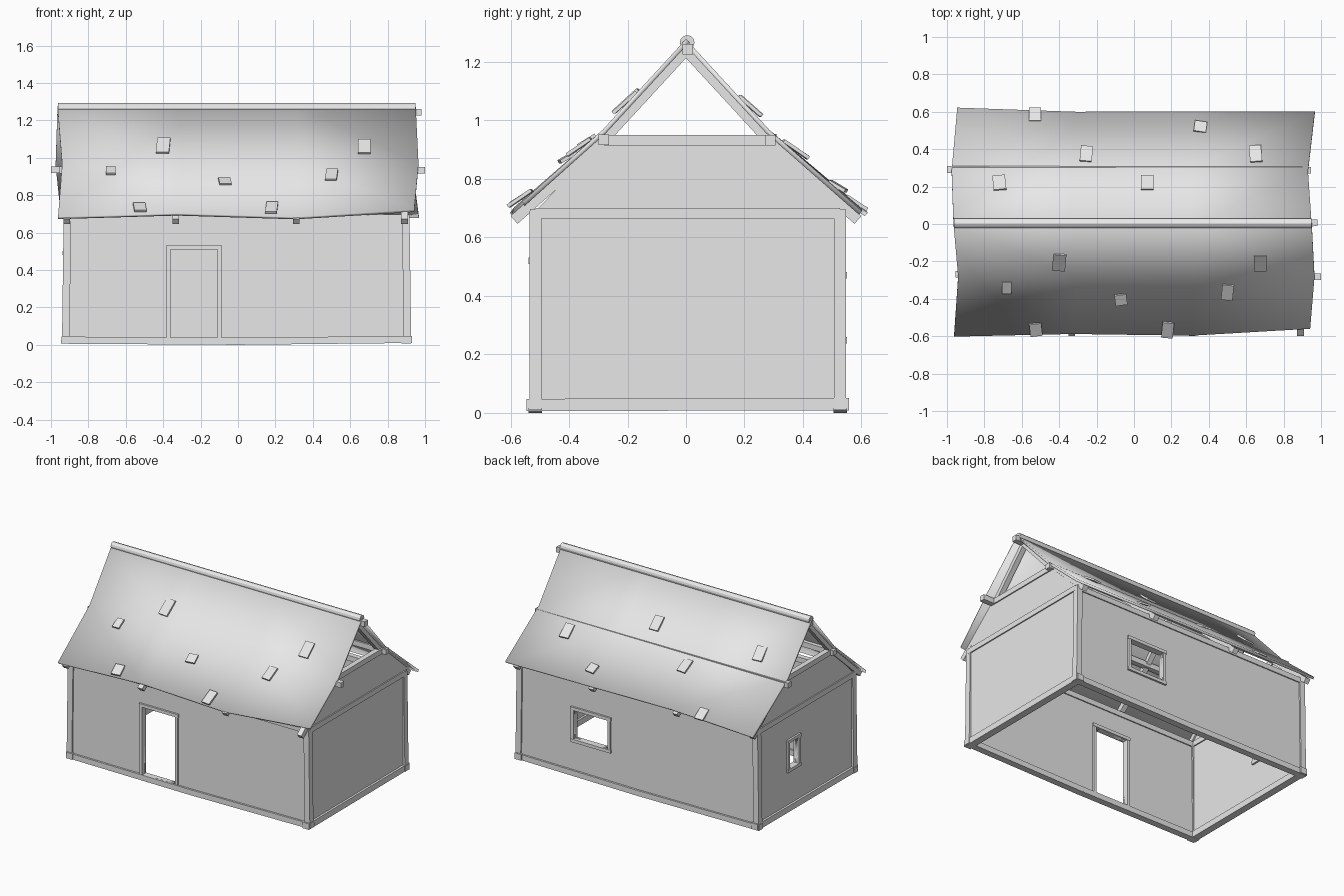
import bpy, bmesh, math
from mathutils import Vector, Matrix

cube = bpy.data.objects.get("Cube")
if cube:
    bpy.data.objects.remove(cube, do_unlink=True)

grey = bpy.data.materials.new("plain grey")
grey.use_nodes = True
grey.diffuse_color = (0.8, 0.8, 0.8, 1)
grey.node_tree.nodes["Principled BSDF"].inputs["Base Color"].default_value = (0.8, 0.8, 0.8, 1)


def add_object(name, data):
    obj = bpy.data.objects.new(name, data)
    data.materials.append(grey)
    bpy.context.collection.objects.link(obj)
    return obj


def mesh_object(name, bm):
    me = bpy.data.meshes.new(name)
    bm.to_mesh(me)
    bm.free()
    return add_object(name, me)


def beam(name, start, end, width=0.036, height=0.036):
    """Square timber running between two points."""
    a, b = Vector(start), Vector(end)
    d = (b - a).normalized()
    side = d.cross(Vector((0, 0, 1)))
    side = side.normalized() if side.length > 0.2 else Vector((1, 0, 0))
    up = side.cross(d).normalized()
    side = d.cross(up)
    rot = Matrix((d, side, up)).transposed().to_4x4()
    bm = bmesh.new()
    bmesh.ops.create_cube(bm, size=1)
    bm.transform(Matrix.Translation((a + b) / 2) @ rot
                 @ Matrix.Diagonal(((b - a).length, width, height, 1)))
    bmesh.ops.recalc_face_normals(bm, faces=bm.faces)
    return mesh_object(name, bm)


def wall(name, outline, place, turn, opening=None):
    """Upright panel from a filled outline, with an optional opening."""
    cu = bpy.data.curves.new(name, 'CURVE')
    cu.dimensions, cu.fill_mode, cu.extrude = '2D', 'BOTH', 0.01
    loops = [outline]
    if opening:
        u0, u1, z0, z1 = opening
        loops.append([(u0, z0), (u0, z1), (u1, z1), (u1, z0)])
    for loop in loops:
        sp = cu.splines.new('POLY')
        sp.points.add(len(loop) - 1)
        for p, (u, z) in zip(sp.points, loop):
            p.co = (u, z, 0, 1)
        sp.use_cyclic_u = True
    tmp = bpy.data.objects.new(name + "_outline", cu)
    bpy.context.collection.objects.link(tmp)
    bpy.context.view_layer.update()
    me = bpy.data.meshes.new_from_object(tmp.evaluated_get(bpy.context.evaluated_depsgraph_get()))
    bpy.data.objects.remove(tmp, do_unlink=True)
    me.materials.clear()
    me.transform(Matrix.Translation(place) @ Matrix.Rotation(turn, 4, 'Z')
                 @ Matrix.Rotation(math.pi / 2, 4, 'X'))
    return add_object(name, me)


def frame(name, at, opening, sill=True):
    """Timber trim around an opening; at(u, z) gives the wall position."""
    u0, u1, z0, z1 = opening
    t, e = 0.011, 0.025
    for label, u in (("left", u0 - t), ("right", u1 + t)):
        beam(f"{name}_{label}_jamb", at(u, z0), at(u, z1), 0.022, 0.042) if at(0, 0)[0] == 0 else \
            beam(f"{name}_{label}_jamb", at(u, z0), at(u, z1), 0.042, 0.022)
    beam(name + "_lintel", at(u0 - e, z1 + t), at(u1 + e, z1 + t), 0.046, 0.022)
    if sill:
        beam(name + "_sill", at(u0 - e, z0 - t), at(u1 + e, z0 - t), 0.046, 0.022)


# Layout of the wall planes
FRONT, BACK, LEFT, RIGHT = -0.515, 0.527, -0.915, 0.9
door = (-0.36, -0.11, 0.04, 0.51)
back_window = (0.22, 0.48, 0.26, 0.46)
side_window = (0.1, 0.195, 0.3, 0.48)

# Walls
long_side = [(LEFT, 0.015), (RIGHT, 0.015), (RIGHT, 0.69), (LEFT, 0.69)]
gable = [(FRONT, 0.015), (BACK, 0.015), (BACK, 0.69), (0.275, 0.94), (-0.275, 0.94), (FRONT, 0.69)]
wall("front_wall", long_side, (0, FRONT, 0), 0, door)
wall("back_wall", long_side, (0, BACK, 0), 0, back_window)
wall("right_end_wall", gable, (RIGHT, 0, 0), math.pi / 2)
wall("left_end_wall", gable, (LEFT, 0, 0), math.pi / 2, side_window)

# Door and window trim
frame("door", lambda u, z: (u, FRONT, z), door, sill=False)
frame("back_window", lambda u, z: (u, BACK, z), back_window)
frame("side_window", lambda u, z: (LEFT, u, z), side_window)

# Sills, posts and top plates
for y, side in ((FRONT, "front"), (BACK, "back")):
    beam(side + "_sill_beam", (LEFT - 0.03, y, 0.025), (0, y, 0.019), 0.046, 0.038)
    beam(side + "_sill_beam_end", (0, y, 0.019), (RIGHT + 0.03, y, 0.029), 0.046, 0.038)
    beam(side + "_top_plate", (LEFT - 0.015, y, 0.68), (RIGHT + 0.015, y, 0.68))
    for x, end in ((LEFT, "left"), (RIGHT, "right")):
        s = 1 if x > 0 else -1
        beam(f"{side}_{end}_post", (x + 0.006 * s, y, 0.02), (x - 0.003 * s, y, 0.69), 0.04, 0.04)
for x, end in ((LEFT, "left"), (RIGHT, "right")):
    beam(end + "_sill_beam", (x, FRONT - 0.03, 0.027), (x, BACK + 0.03, 0.03), 0.05, 0.042)
    beam(end + "_tie_beam", (x, FRONT, 0.682), (x, BACK, 0.682))
    beam(end + "_collar_beam", (x, -0.28, 0.933), (x, 0.28, 0.933))

# Ridge beam and purlins
beam("ridge_beam", (-0.965, 0.003, 1.243), (0.98, 0.006, 1.243))
beam("front_purlin", (-0.955, -0.268, 0.935), (1.0, -0.282, 0.934))
beam("back_purlin", (-1.0, 0.292, 0.936), (0.945, 0.288, 0.932))

# Rafters, in pairs that follow the bend of the roof
for i, x in enumerate((-0.915, -0.333, 0.312, 0.89)):
    for s, side in ((-1, "front"), (1, "back")):
        beam(f"{side}_upper_rafter_{i}", (x, 0, 1.24), (x, 0.29 * s, 0.925), 0.036, 0.036)
        beam(f"{side}_lower_rafter_{i}", (x, 0.285 * s, 0.93), (x, 0.588 * s, 0.66), 0.036, 0.036)


def roof_slope(name, spans, eave):
    """Thin sheet: ridge, middle and eave rows, with a wavering eave."""
    bm = bmesh.new()
    s = 1 if eave[0][0] > 0 else -1
    middle = [(s * 0.285, 0.968)] * 4
    rows = []
    for (x0, x1), row in zip(spans, ([(0, 1.278)] * 4, middle, eave)):
        rows.append([bm.verts.new((x0 + (x1 - x0) * i / 3, y, z)) for i, (y, z) in enumerate(row)])
    for a, b in zip(rows, rows[1:]):
        for i in range(3):
            f = bm.faces.new((a[i], a[i + 1], b[i + 1], b[i]))
            f.normal_update()
            if f.normal.z < 0:
                f.normal_flip()
    obj = mesh_object(name, bm)
    mod = obj.modifiers.new("thickness", 'SOLIDIFY')
    mod.thickness, mod.offset = 0.016, -1
    return obj


smooth = [
    roof_slope("front_roof", [(-0.965, 0.95), (-0.94, 0.965), (-0.962, 0.942)],
               [(-0.602, 0.684), (-0.588, 0.703), (-0.597, 0.683), (-0.56, 0.722)]),
    roof_slope("back_roof", [(-0.965, 0.95), (-0.975, 0.93), (-0.945, 0.967)],
               [(0.622, 0.685), (0.6, 0.7), (0.602, 0.695), (0.602, 0.69)]),
]

# Rounded ridge cap
bm = bmesh.new()
bmesh.ops.create_cone(bm, cap_ends=True, segments=12, radius1=0.025, radius2=0.025, depth=1.912)
bm.transform(Matrix.Translation((-0.007, 0.004, 1.267)) @ Matrix.Rotation(math.pi / 2, 4, 'Y'))
smooth.append(mesh_object("ridge_cap", bm))

for obj in smooth:
    bpy.ops.object.select_all(action='DESELECT')
    obj.select_set(True)
    bpy.context.view_layer.objects.active = obj
    bpy.ops.object.shade_smooth_by_angle(angle=math.radians(30))


def roof_height(y):
    y = abs(y)
    return 1.278 - 1.088 * y if y < 0.285 else 0.968 - 0.87 * (y - 0.285)


# Loose shingles, lifted at their lower edge: x, y, width, length
shingles = [
    (-0.4, -0.205, 0.07, 0.085), (-0.68, -0.34, 0.05, 0.06), (-0.07, -0.405, 0.064, 0.055),
    (0.5, -0.365, 0.062, 0.08), (0.675, -0.21, 0.068, 0.08), (-0.525, -0.565, 0.065, 0.065),
    (0.18, -0.567, 0.062, 0.08), (-0.53, 0.585, 0.065, 0.07), (-0.255, 0.375, 0.065, 0.08),
    (-0.72, 0.22, 0.068, 0.075), (0.07, 0.22, 0.066, 0.075), (0.355, 0.52, 0.066, 0.055),
    (0.65, 0.375, 0.065, 0.085)]
for i, (x, y, w, l) in enumerate(shingles):
    h = math.copysign(l / 2, y)
    lean = 0.004 * (i % 3 - 1)
    beam(f"shingle_{i}", (x - lean, y - h, roof_height(y - h) + 0.004),
         (x + lean, y + h, roof_height(y + h) + 0.019), w, 0.012)
